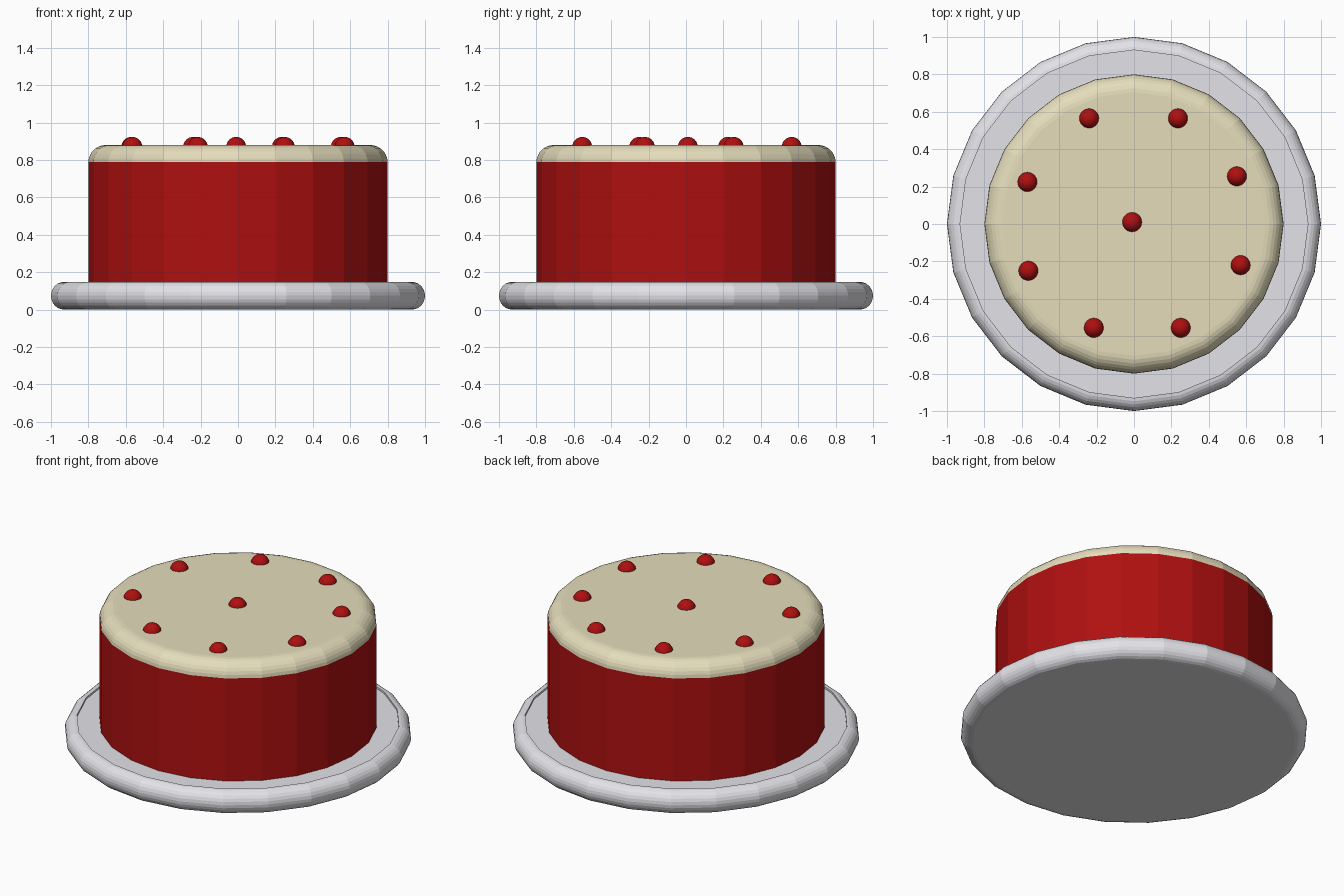
import bpy
import bmesh
import math

if "Cube" in bpy.data.objects:
    bpy.data.objects.remove(bpy.data.objects["Cube"])

SIDES = 24


def material(name, rgb):
    m = bpy.data.materials.new(name)
    m.diffuse_color = (*rgb, 1)
    m.use_nodes = True
    m.node_tree.nodes["Principled BSDF"].inputs["Base Color"].default_value = m.diffuse_color
    return m


RED = material("cake red", (0.43, 0.005, 0.005))
CREAM = material("cream icing", (0.78, 0.72, 0.50))
WHITE = material("plate white", (0.78, 0.77, 0.81))


def add_object(name, bm, mats):
    mesh = bpy.data.meshes.new(name)
    bm.to_mesh(mesh)
    bm.free()
    for m in mats:
        mesh.materials.append(m)
    ob = bpy.data.objects.new(name, mesh)
    bpy.context.collection.objects.link(ob)
    return ob


def lathe(name, profile, mats, split_z=None):
    """Spin (radius, z) points from bottom to top; cap both ends."""
    bm = bmesh.new()
    rings = []
    for r, z in profile:
        rings.append([bm.verts.new((r * math.cos(a), r * math.sin(a), z))
                      for a in (2 * math.pi * i / SIDES for i in range(SIDES))])
    for low, high in zip(rings, rings[1:]):
        for i in range(SIDES):
            j = (i + 1) % SIDES
            bm.faces.new((low[i], low[j], high[j], high[i]))
    bm.faces.new(rings[0][::-1])
    bm.faces.new(rings[-1])
    if split_z is not None:
        for f in bm.faces:
            f.material_index = int(f.calc_center_median().z > split_z)
    return add_object(name, bm, mats)


def arc(cr, cz, rr, rz, start, end, steps):
    angles = [math.radians(start + (end - start) * k / steps) for k in range(steps + 1)]
    return [(cr + rr * math.cos(a), cz + rz * math.sin(a)) for a in angles]


# plate: fully rounded rim around a very slightly sunken floor
plate_profile = arc(0.93, 0.074, 0.07, 0.074, -90, 90, 12) + [(0.93, 0.136)]
lathe("plate", plate_profile, [WHITE])

# cake: straight red side, rounded cream top
cake_profile = [(0.8, 0.13)] + arc(0.705, 0.788, 0.095, 0.092, 0, 90, 7)
lathe("cake", cake_profile, [RED, CREAM], split_z=0.787)

# cherries: one in the middle, eight in a hand-placed ring
spots = [(-0.01, 0.01), (-0.24, 0.565), (0.235, 0.565), (0.55, 0.255),
         (0.57, -0.22), (0.25, -0.555), (-0.215, -0.555),
         (-0.565, -0.25), (-0.57, 0.225)]
for n, (x, y) in enumerate(spots):
    bm = bmesh.new()
    bmesh.ops.create_uvsphere(bm, u_segments=24, v_segments=16, radius=0.053)
    for f in bm.faces:
        f.smooth = True
    cherry = add_object(f"cherry_{n + 1}", bm, [RED])
    cherry.location = (x, y, 0.87)
